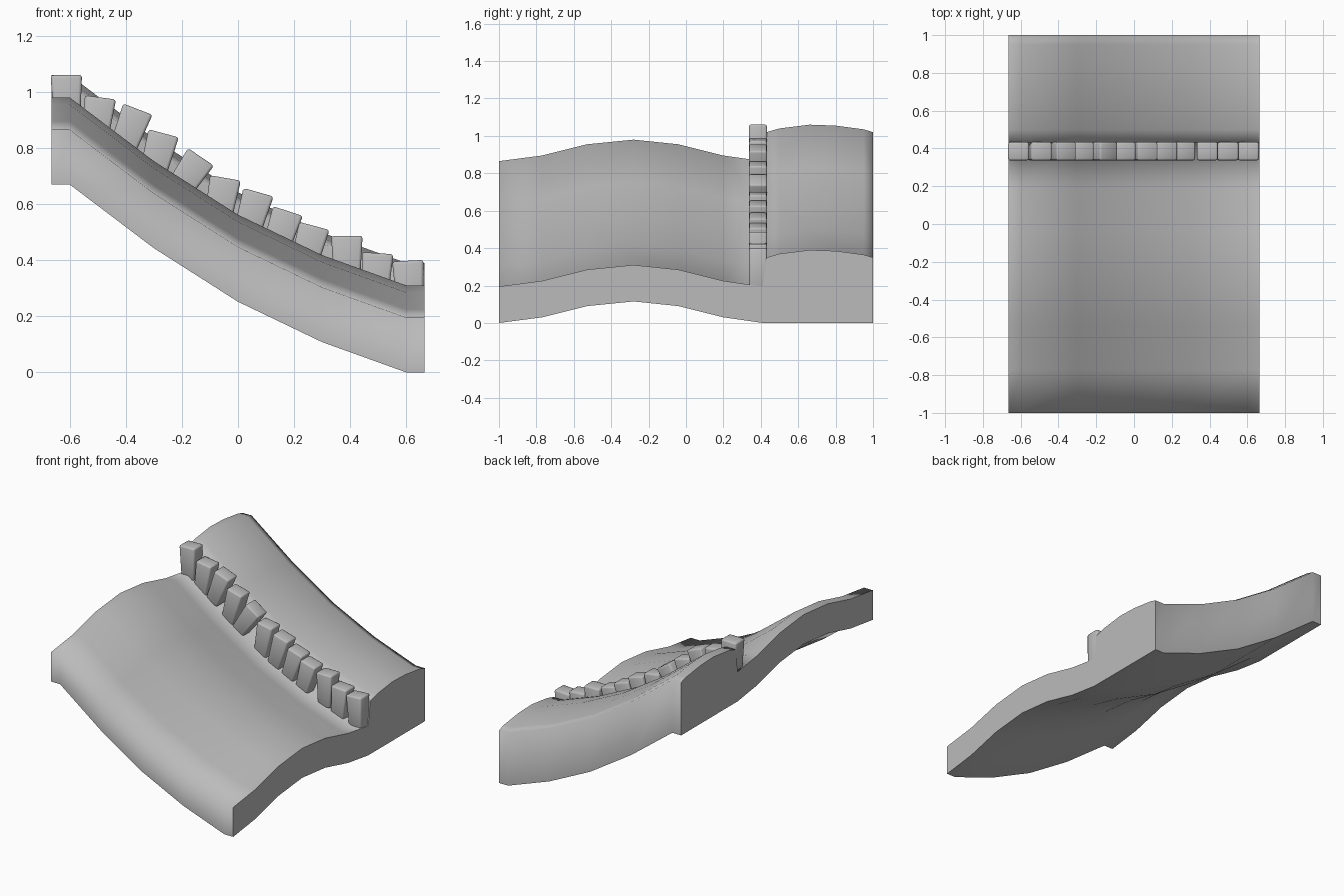
import bpy, bmesh, math
from mathutils import Matrix

cube = bpy.data.objects.get("Cube")
if cube:
    bpy.data.objects.remove(cube, do_unlink=True)

stone_grey = bpy.data.materials.new("stone_grey")
stone_grey.use_nodes = True
colour = (0.5, 0.5, 0.5, 1)
stone_grey.diffuse_color = colour
stone_grey.node_tree.nodes["Principled BSDF"].inputs["Base Color"].default_value = colour


def add_object(name, bm):
    bmesh.ops.recalc_face_normals(bm, faces=bm.faces[:])
    mesh = bpy.data.meshes.new(name)
    bm.to_mesh(mesh)
    bm.free()
    mesh.materials.append(stone_grey)
    obj = bpy.data.objects.new(name, mesh)
    bpy.context.scene.collection.objects.link(obj)
    return obj


# Sloping ground: a wavy cross-section carried down a curved slope
slope = [(-0.665, 0.67), (-0.6, 0.67), (-0.3, 0.443), (0, 0.252),
         (0.3, 0.108), (0.6, 0), (0.665, 0)]
wave = [(-1, 0), (-0.77, 0.03), (-0.53, 0.09), (-0.28, 0.115),
        (-0.04, 0.09), (0.2, 0.03), (0.41, 0)]
terrace = [(0.43, 0.35), (0.5, 0.37), (0.66, 0.39), (0.8, 0.385), (0.95, 0.365), (1, 0.35)]
top = [(y, z + 0.195) for y, z in wave] + terrace
bottom = [(1, 0)] + wave[::-1]
profile = top + bottom
n = len(profile)

bm = bmesh.new()
rings = [[bm.verts.new((x, y, z + h)) for y, z in profile] for x, h in slope]
for a, b in zip(rings, rings[1:]):
    for i in range(n):
        j = (i + 1) % n
        face = bm.faces.new((a[i], a[j], b[j], b[i]))
        face.smooth = True
for ring in (rings[0], rings[-1]):
    cap = bm.faces.new(ring)
    for edge in cap.edges:
        edge.smooth = False
# The underside keeps crisp long edges, the upper ones shade softly
for a, b in zip(rings, rings[1:]):
    for i in (len(top), n - 1):
        bm.edges.get((a[i], b[i])).smooth = False
add_object("sloping_ground", bm)

# Row of leaning curb stones: top centre x, top z, lean in degrees
stones = [(-0.612, 1.06, -1), (-0.49, 0.98, 8), (-0.357, 0.938, 21), (-0.265, 0.852, 15),
          (-0.132, 0.768, 34), (-0.045, 0.693, 10), (0.073, 0.642, 16), (0.178, 0.575, 18),
          (0.272, 0.522, 15), (0.388, 0.487, 0), (0.498, 0.425, 4), (0.605, 0.398, -3)]
height = 0.215
for number, (x, z, lean) in enumerate(stones, 1):
    bm = bmesh.new()
    bmesh.ops.create_cube(bm, size=1)
    for v in bm.verts:
        width = 0.112 if v.co.z > 0 else 0.088
        v.co = (v.co.x * width, v.co.y * 0.096, (v.co.z - 0.5) * height)
    bmesh.ops.bevel(bm, geom=bm.edges[:], offset=0.01, segments=2,
                    profile=0.5, affect='EDGES')
    bm.transform(Matrix.Translation((x, 0.385, z))
                 @ Matrix.Rotation(math.radians(lean), 4, 'Y'))
    stone = add_object(f"curb_stone_{number}", bm)
    bpy.ops.object.select_all(action='DESELECT')
    stone.select_set(True)
    bpy.context.view_layer.objects.active = stone
    bpy.ops.object.shade_smooth_by_angle(angle=math.radians(50))
